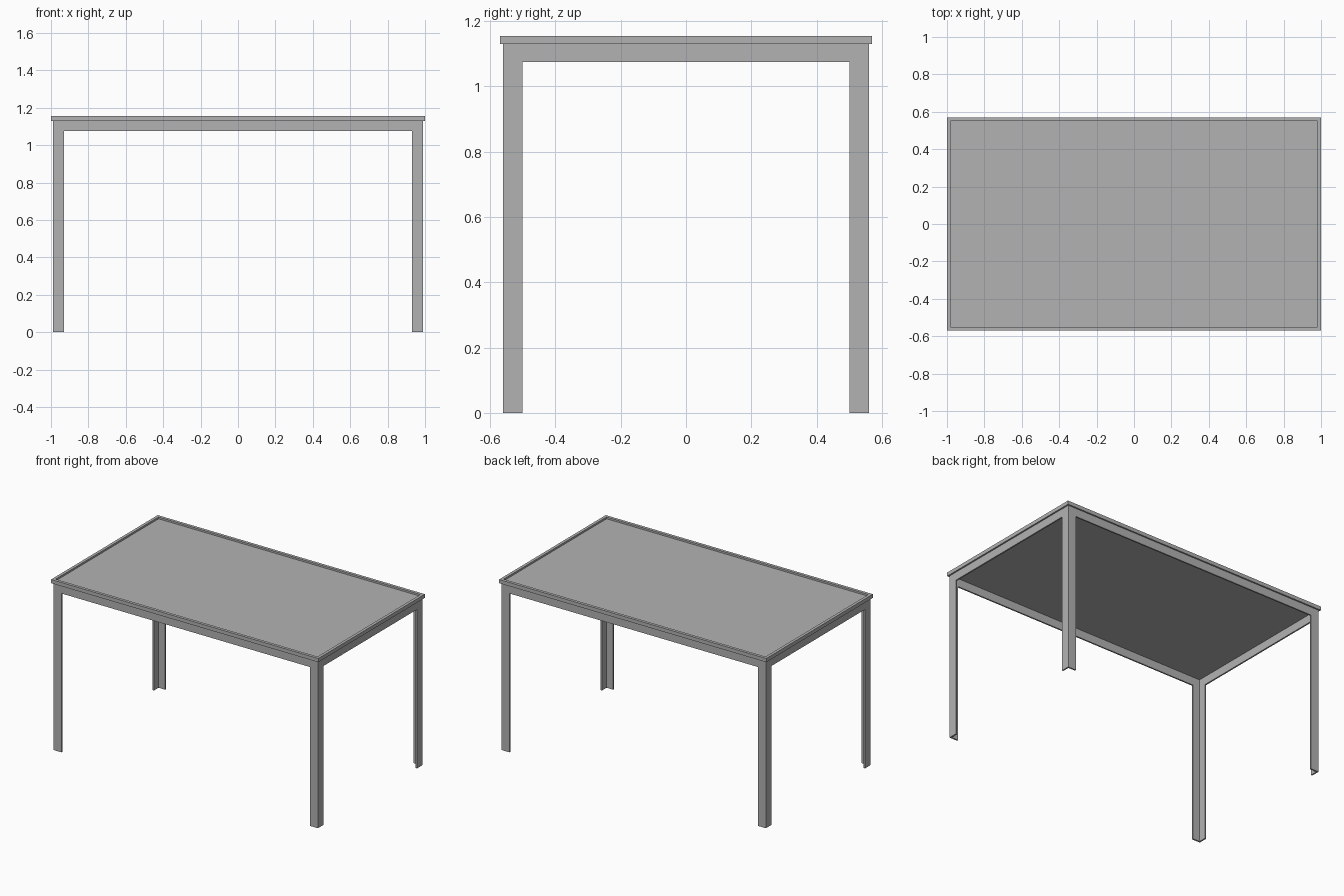
import bpy
import bmesh

cube = bpy.data.objects.get("Cube")
if cube:
    bpy.data.objects.remove(cube, do_unlink=True)

# Single painted-metal grey
grey = bpy.data.materials.new("grey")
grey.use_nodes = True
colour = (0.448, 0.448, 0.448, 1)
grey.diffuse_color = colour
grey.node_tree.nodes["Principled BSDF"].inputs["Base Color"].default_value = colour

HX, HY, TOP = 1.0, 0.57, 1.155     # half length, half depth, height
RIM_Z = 1.13                       # underside of the rim
SKIRT_Z = 1.075                    # lower edge of the skirt
INSET = 0.01                       # frame set back from the rim
WALL = 0.01                        # sheet thickness of legs and skirt
FLANGE = 0.06                      # width of each leg flange
RIM = 0.02                         # rim width


def prism(name, outline, z0, z1):
    """Extrude a flat outline from z0 up to z1."""
    bm = bmesh.new()
    face = bm.faces.new([bm.verts.new((x, y, z0)) for x, y in outline])
    out = bmesh.ops.extrude_face_region(bm, geom=[face])
    for v in out["geom"]:
        if isinstance(v, bmesh.types.BMVert):
            v.co.z = z1
    bmesh.ops.recalc_face_normals(bm, faces=bm.faces)
    return finish(name, bm)


def ring(name, hx, hy, width, z0, z1):
    """Rectangular frame with mitred corners."""
    bm = bmesh.new()
    corners = [(-1, -1), (1, -1), (1, 1), (-1, 1)]
    loops = [[bm.verts.new((sx * (hx - w), sy * (hy - w), z)) for sx, sy in corners]
             for w, z in ((0, z0), (0, z1), (width, z1), (width, z0))]
    for a, b in zip(loops, loops[1:] + loops[:1]):
        for i in range(4):
            j = (i + 1) % 4
            bm.faces.new((a[i], a[j], b[j], b[i]))
    bmesh.ops.recalc_face_normals(bm, faces=bm.faces)
    return finish(name, bm)


def finish(name, bm):
    mesh = bpy.data.meshes.new(name)
    bm.to_mesh(mesh)
    bm.free()
    mesh.materials.append(grey)
    obj = bpy.data.objects.new(name, mesh)
    bpy.context.scene.collection.objects.link(obj)
    return obj


# Table top: raised rim around a recessed panel
ring("top_rim", HX, HY, RIM, RIM_Z, TOP)
px, py = HX - RIM, HY - RIM
prism("top_panel", [(-px, -py), (px, -py), (px, py), (-px, py)], RIM_Z, TOP - 0.012)

# Skirt under the rim
fx, fy = HX - INSET, HY - INSET
ring("skirt", fx, fy, WALL, SKIRT_Z, RIM_Z)

# Angle-section legs, open towards the inside
section = [(0, 0), (FLANGE, 0), (FLANGE, WALL), (WALL, WALL), (WALL, FLANGE), (0, FLANGE)]
for side, sx in (("left", 1), ("right", -1)):
    for end, sy in (("front", -1), ("back", 1)):
        outline = [(sx * (fx - u), sy * (fy - v)) for u, v in section]
        prism(f"{end}_{side}_leg", outline, 0, SKIRT_Z)
